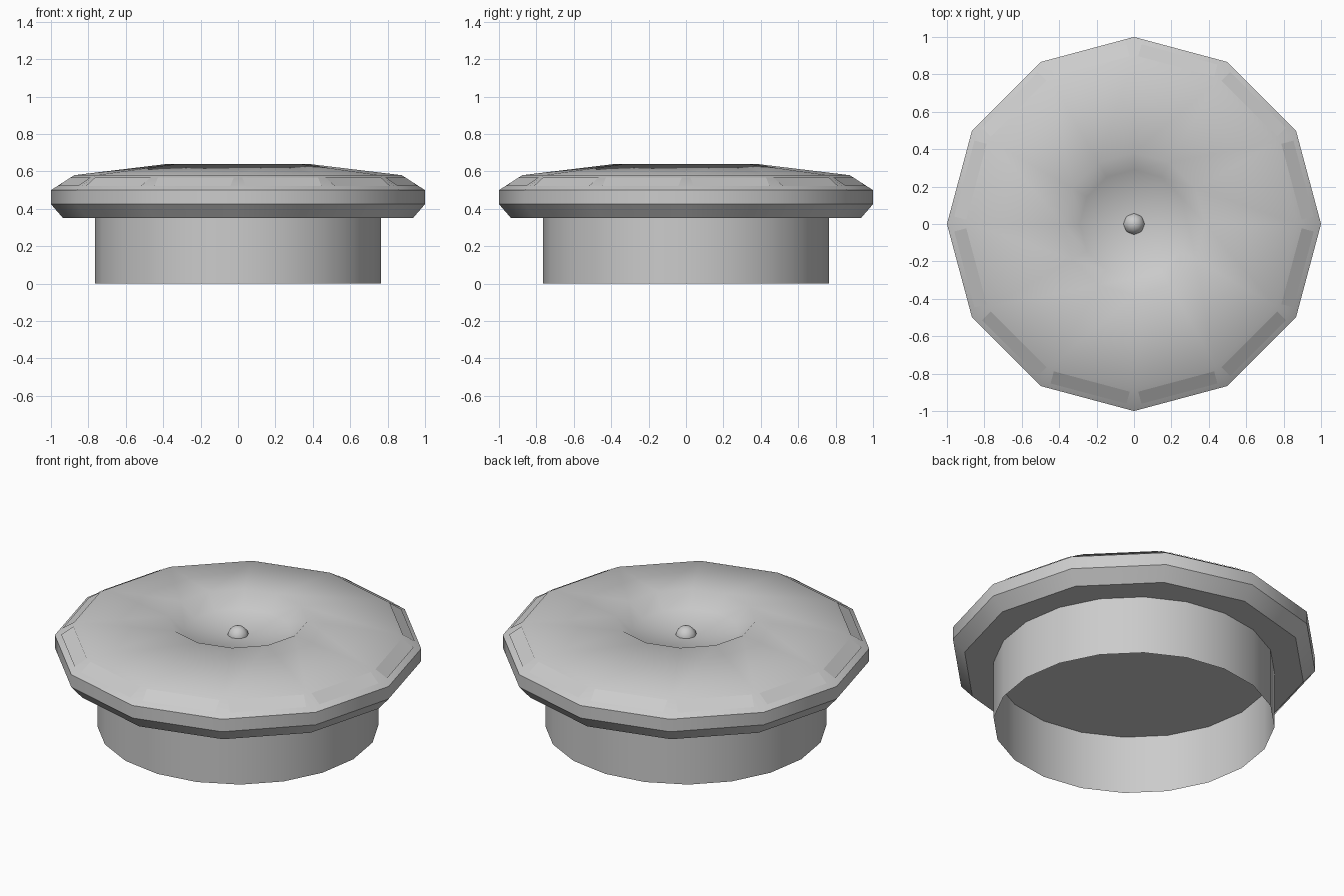
import bpy, bmesh
from math import cos, sin, pi, radians

cube = bpy.data.objects.get("Cube")
if cube:
    bpy.data.objects.remove(cube, do_unlink=True)

grey = bpy.data.materials.new("light_grey")
grey.use_nodes = True
grey.diffuse_color = (0.6, 0.6, 0.6, 1)
grey.node_tree.nodes["Principled BSDF"].inputs["Base Color"].default_value = (0.6, 0.6, 0.6, 1)


def finish(name, bm, angle=None):
    """Turn a bmesh into an object, optionally smoothed below an angle."""
    mesh = bpy.data.meshes.new(name)
    bm.to_mesh(mesh)
    bm.free()
    mesh.materials.append(grey)
    obj = bpy.data.objects.new(name, mesh)
    bpy.context.collection.objects.link(obj)
    if angle:
        bpy.ops.object.select_all(action='DESELECT')
        obj.select_set(True)
        bpy.context.view_layer.objects.active = obj
        bpy.ops.object.shade_smooth_by_angle(angle=radians(angle))
    return obj


def lathe(name, profile, sides, angle):
    """Revolve (radius, height) points, listed from the outside bottom up."""
    bm = bmesh.new()
    rings = []
    for r, z in profile:
        n = sides if r else 1
        rings.append([bm.verts.new((r * cos(2 * pi * i / sides), r * sin(2 * pi * i / sides), z))
                      for i in range(n)])
    for low, high in zip(rings, rings[1:]):
        for i in range(sides):
            j = (i + 1) % sides
            if len(low) == 1:
                bm.faces.new((low[0], high[j], high[i]))
            elif len(high) == 1:
                bm.faces.new((low[i], low[j], high[0]))
            else:
                bm.faces.new((low[i], low[j], high[j], high[i]))
    return finish(name, bm, angle)


# Open round skirt under the lid
lathe("skirt", [(0.765, 0), (0.765, 0.35)], 20, 40)

# Flat underside, lower chamfer and upright edge
lathe("rim_band", [(0, 0.35), (0.935, 0.35), (1, 0.425), (1, 0.5)], 12, 35)

# Upper chamfer, sloping top and central hollow
lathe("dished_top", [(1, 0.5), (0.875, 0.58), (0.38, 0.64), (0.29, 0.565), (0, 0.54)], 12, 80)

# Flat plates on the upper chamfer, one per side
bm = bmesh.new()
half, lift = 0.21, 0.003
for k in range(12):
    a = 2 * pi * (k + 0.5) / 12
    corners = []
    for r, z, t in ((0.936, 0.52, -half), (0.936, 0.52, half),
                    (0.869, 0.564, half), (0.869, 0.564, -half)):
        r += lift
        corners.append(bm.verts.new((r * cos(a) - t * sin(a), r * sin(a) + t * cos(a), z + lift)))
    bm.faces.new(corners)
finish("edge_plates", bm)

# Small knob in the hollow
bm = bmesh.new()
bmesh.ops.create_uvsphere(bm, u_segments=8, v_segments=6, radius=0.06)
bmesh.ops.translate(bm, vec=(0, 0, 0.535), verts=bm.verts)
finish("knob", bm, 60)
